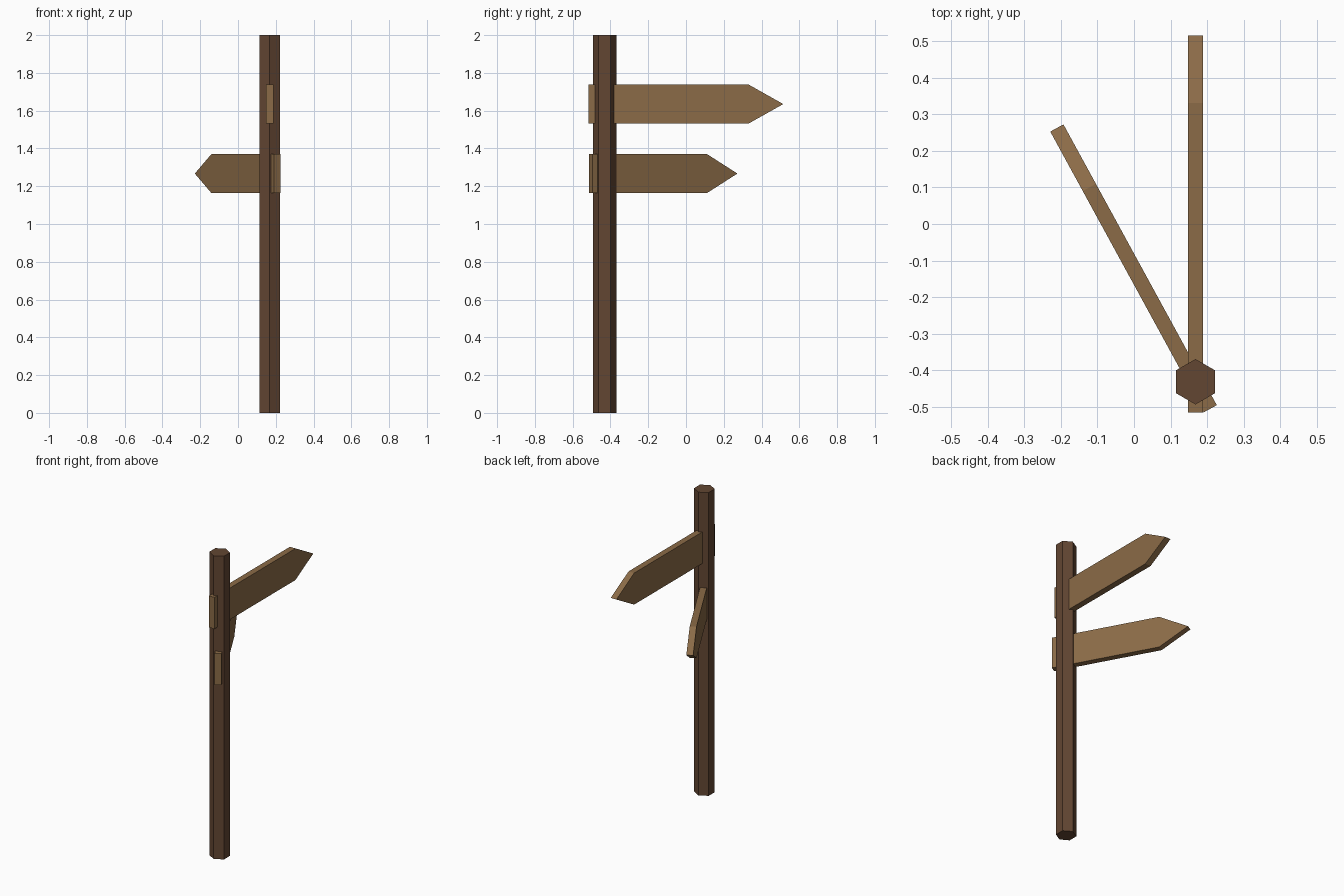
import bpy, bmesh, math
from mathutils import Matrix

if "Cube" in bpy.data.objects:
    bpy.data.objects.remove(bpy.data.objects["Cube"])

POST_X, POST_Y = 0.168, -0.431


def material(name, rgb):
    m = bpy.data.materials.new(name)
    m.diffuse_color = (*rgb, 1.0)
    m.use_nodes = True
    m.node_tree.nodes["Principled BSDF"].inputs["Base Color"].default_value = m.diffuse_color
    return m


dark_wood = material("dark wood", (0.122, 0.061, 0.032))
light_wood = material("light wood", (0.258, 0.147, 0.063))


def add_object(name, bm, mat):
    bmesh.ops.recalc_face_normals(bm, faces=bm.faces)
    mesh = bpy.data.meshes.new(name)
    bm.to_mesh(mesh)
    bm.free()
    mesh.materials.append(mat)
    obj = bpy.data.objects.new(name, mesh)
    bpy.context.collection.objects.link(obj)
    return obj


# Hexagonal post, corners facing front and back
bm = bmesh.new()
bmesh.ops.create_cone(
    bm, cap_ends=True, segments=6, radius1=0.062, radius2=0.062, depth=2.0,
    matrix=Matrix.Translation((POST_X, POST_Y, 1.0)))
# Turn the hexagon if its corners point sideways
if max(v.co.x for v in bm.verts) - POST_X > 0.06:
    bmesh.ops.rotate(bm, verts=bm.verts, cent=(POST_X, POST_Y, 0),
                     matrix=Matrix.Rotation(math.radians(30), 3, 'Z'))
add_object("post", bm, dark_wood)


# Pointed board passing through the post, pointing along its local +y
def arrow_board(name, z, shoulder, tip, angle):
    half_height, thickness, back = 0.104, 0.041, -0.084
    outline = [(back, -half_height), (shoulder, -half_height), (tip, 0),
               (shoulder, half_height), (back, half_height)]
    bm = bmesh.new()
    face = bm.faces.new([bm.verts.new((-thickness / 2, y, h)) for y, h in outline])
    side = bmesh.ops.extrude_face_region(bm, geom=[face])
    bmesh.ops.translate(bm, vec=(thickness, 0, 0),
                        verts=[g for g in side["geom"] if isinstance(g, bmesh.types.BMVert)])
    obj = add_object(name, bm, light_wood)
    obj.location = (POST_X, POST_Y, z)
    obj.rotation_euler.z = math.radians(angle)


arrow_board("upper_sign", 1.635, 0.761, 0.946, 0)
arrow_board("lower_sign", 1.267, 0.605, 0.79, 28.65)
